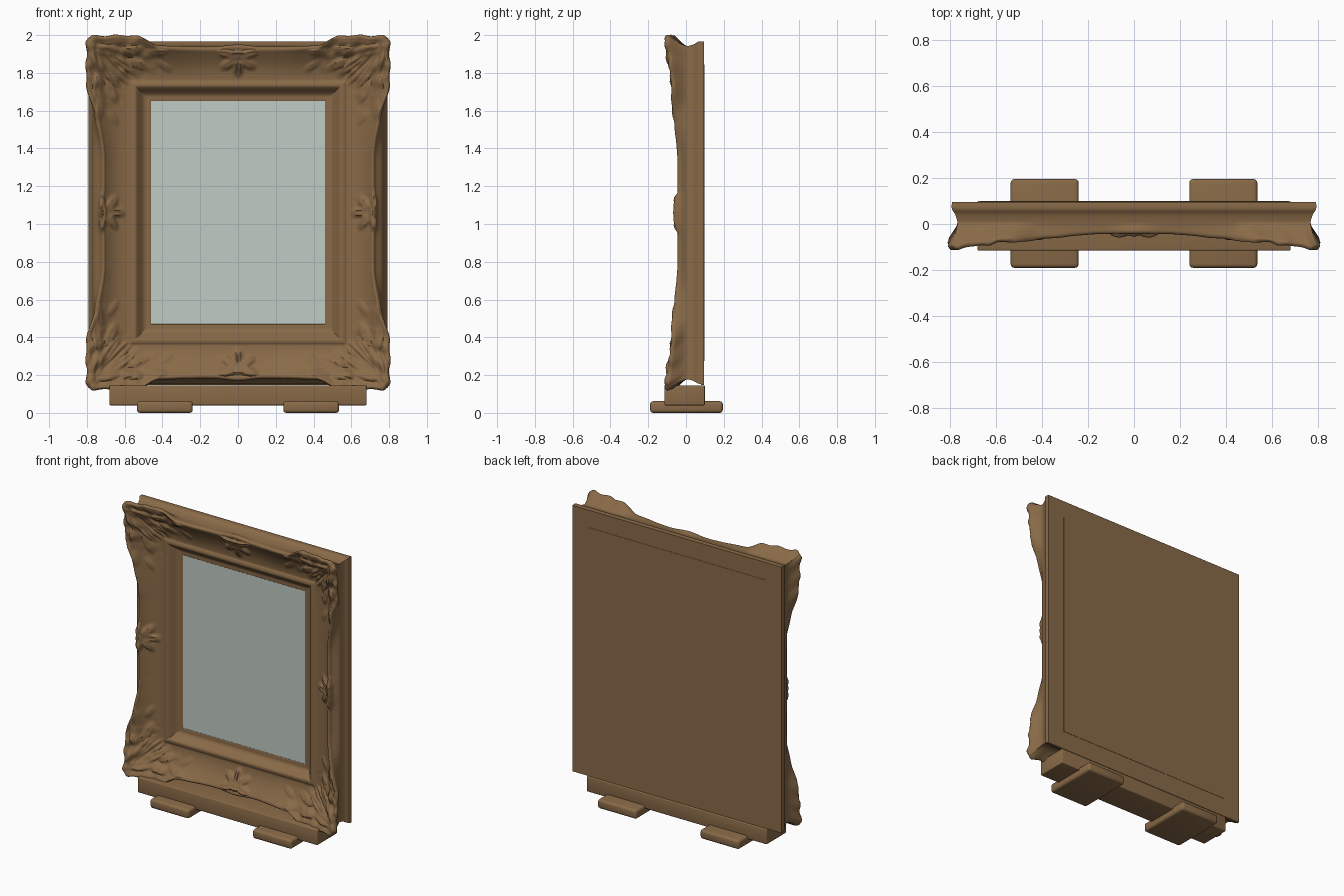
import bpy, bmesh
from math import sin, cos, radians, exp, pi
from mathutils import Vector, noise

cube = bpy.data.objects.get("Cube")
if cube:
    bpy.data.objects.remove(cube, do_unlink=True)


def material(name, rgb):
    m = bpy.data.materials.new(name)
    m.use_nodes = True
    m.diffuse_color = (*rgb, 1)
    m.node_tree.nodes["Principled BSDF"].inputs["Base Color"].default_value = (*rgb, 1)
    return m


WOOD = material("warm brown wood", (0.25, 0.144, 0.064))
GLASS = material("pale grey green glass", (0.53, 0.6, 0.55))


def finish(bm, name, mat, angle=35):
    bmesh.ops.recalc_face_normals(bm, faces=bm.faces)
    me = bpy.data.meshes.new(name)
    bm.to_mesh(me)
    bm.free()
    ob = bpy.data.objects.new(name, me)
    bpy.context.collection.objects.link(ob)
    me.materials.append(mat)
    bpy.ops.object.select_all(action="DESELECT")
    ob.select_set(True)
    bpy.context.view_layer.objects.active = ob
    bpy.ops.object.shade_smooth_by_angle(angle=radians(angle))
    return ob


def box(name, lo, hi, mat=WOOD, bevel=0.0):
    bm = bmesh.new()
    bmesh.ops.create_cube(bm, size=1)
    for v in bm.verts:
        v.co = Vector([l + (c + 0.5) * (h - l) for c, l, h in zip(v.co, lo, hi)])
    if bevel:
        bmesh.ops.bevel(bm, geom=bm.edges[:], offset=bevel, segments=3,
                        profile=0.5, affect="EDGES")
    return finish(bm, name, mat)


def smooth(a, b, x):
    t = min(1, max(0, (x - a) / (b - a)))
    return t * t * (3 - 2 * t)


# Moulding: opening half size, rail width, centre height
A, B, RAIL, ZC, SQUASH = 0.46, 0.59, 0.33, 1.06, 0.955
PROFILE = [(0, 0.08), (0, 0.066), (0.008, 0.062), (0.038, 0.057), (0.075, 0.018),
           (0.09, 0.012), (0.105, 0.015), (0.12, 0.02), (0.17, 0.012), (0.22, -0.006),
           (0.265, -0.03), (0.285, -0.041), (0.3, -0.043), (0.31, -0.03),
           (0.305, 0.0), (0.315, 0.04), (0.33, 0.065), (0.33, 0.095)]
LIP_START, LIP_END = 10, 13
CORNER_RISE = 0.02


def leaf(x, y, leaf_shape):
    """Height of one almond-shaped carved leaf with a centre vein."""
    cx, cy, ang, length, width, height = leaf_shape
    dx, dy = x - cx, y - cy
    if abs(dx) > length or abs(dy) > length:
        return 0
    c, s = cos(radians(ang)), sin(radians(ang))
    t, v = (dx * c + dy * s) / length, (dy * c - dx * s) / width
    r = t * t + v * v
    return height * (1 - r) ** 0.6 * (1 - 0.45 * exp(-(v / 0.25) ** 2)) if r < 1 else 0


# Corner foliage, measured inward from the outer corner, mirrored on the diagonal
HALF = [(0.10, 0.05, 10, 0.10, 0.035, 0.026), (0.22, 0.05, -8, 0.08, 0.026, 0.022),
        (0.17, 0.11, 35, 0.09, 0.028, 0.026), (0.26, 0.12, 20, 0.07, 0.024, 0.018),
        (0.34, 0.06, -5, 0.08, 0.02, 0.014), (0.09, 0.13, 65, 0.06, 0.024, 0.022),
        (0.40, 0.13, 30, 0.05, 0.018, 0.01)]
CORNER = HALF + [(q, p, 90 - a, l, w, h) for p, q, a, l, w, h in HALF]
CORNER.append((0.15, 0.15, 45, 0.11, 0.032, 0.026))
# Middle flower: petals fanning inward from the lip
FLOWER = [(0.05 * cos(radians(a)), 0.085 + 0.055 * sin(radians(a)), a, 0.06, 0.025, 0.028)
          for a in (-15, 35, 90, 145, 195)] + [(0, 0.075, 0, 0.028, 0.028, 0.03)]


def relief(x, z, along, inward):
    p, q = A + RAIL - abs(x), B + RAIL * SQUASH - abs(z - ZC)
    h = max(leaf(p, q, s) for s in CORNER)
    h = max(h, max(leaf(along, inward, s) for s in FLOWER))
    near = smooth(0.42, 0.2, max(p, q)) * smooth(0.27, 0.15, min(p, q))
    carve = noise.noise(Vector((p * 22, q * 22, 3))) * 0.014
    return h + carve * near


def profile_points(steps=5):
    """Sample the moulding section as a smooth curve, with lip and relief weights."""
    out = []
    n = len(PROFILE)
    for i in range(n - 1):
        a, b = Vector(PROFILE[i]), Vector(PROFILE[i + 1])
        p0, p3 = Vector(PROFILE[max(i - 1, 0)]), Vector(PROFILE[min(i + 2, n - 1)])
        for k in range(steps):
            t = k / steps
            pt = a + 0.5 * t * (b - p0 + t * (2 * p0 - 5 * a + 4 * b - p3
                                              + t * (3 * (a - b) + p3 - p0)))
            pos = i + t
            lip = smooth(LIP_START - 3, LIP_START + 2, pos) * smooth(LIP_END + 1.2, LIP_END, pos)
            carve = smooth(6.5, 8, pos) * smooth(LIP_END + 0.6, LIP_END - 0.4, pos)
            out.append((pt.x, pt.y, lip, carve))
    out.append((*PROFILE[-1], 0, 0))
    return out


SECTION = profile_points()
SEGMENTS = 150


def moulding_point(side, u, sec):
    w, y, lip, carve = sec
    vertical = side % 2
    outer = (B if vertical else A) + RAIL
    d = outer * (1 - abs(u))
    # Lip scallops: narrow in the middle, flaring forward and out at the corners
    corner = max(0, 1 - d / 0.62)
    middle = -0.044 if vertical else -0.008
    rest = 1 - smooth(0.36, 0.26, d)
    flare = 0.034 * (1 - rest) + rest * middle * smooth(0.28, 0.6, d)
    flare += 0.012 * smooth(0.18, 0.0, abs(u))
    flare += 0.005 * smooth(0.5, 0.8, corner) * sin(d * 50)
    flare -= 0.012 * smooth(0.05, 0, d)
    w += lip * flare
    y -= lip * (0.066 * corner ** 1.15 + 0.004 * corner * sin(d * 45))
    rise = B + w * SQUASH + lip * CORNER_RISE * (1 - rest)
    sx = 1 if side in (0, 1) else -1
    if vertical:
        x, z = sx * (A + w), ZC + u * rise
        along = u * (B + w)
    else:
        x, z = u * (A + w), ZC + sx * rise
        along = u * (A + w)
    if carve > 0:
        y -= carve * relief(x, z, along, RAIL - w)
    return Vector((x, max(y, -0.118), z))


# Carved frame: four mitred rails welded into one shell
bm = bmesh.new()
for side in range(4):
    rows = []
    for i in range(SEGMENTS + 1):
        u = sin((2 * i / SEGMENTS - 1) * pi / 2) * 0.4 + (2 * i / SEGMENTS - 1) * 0.6
        rows.append([bm.verts.new(moulding_point(side, u, s)) for s in SECTION])
    for r0, r1 in zip(rows, rows[1:]):
        for j in range(len(SECTION) - 1):
            bm.faces.new((r0[j], r0[j + 1], r1[j + 1], r1[j]))
bmesh.ops.remove_doubles(bm, verts=bm.verts, dist=0.00005)
finish(bm, "carved_frame", WOOD, 60)

# Glass and backing
box("glass_pane", (-0.465, 0.065, 0.465), (0.465, 0.078, 1.655), GLASS)
box("back_board", (-0.789, 0.08, 0.147), (0.789, 0.096, 1.964))
box("back_panel", (-0.665, 0.09, 0.275), (0.665, 0.098, 1.845))

# Stand: plinth and two feet
box("stand_plinth", (-0.68, -0.115, 0.04), (0.68, 0.1, 0.145), WOOD, 0.006)
for name, x in (("right_foot", -0.535), ("left_foot", 0.24)):
    box(name, (x, -0.19, 0), (x + 0.295, 0.195, 0.062), WOOD, 0.016)
